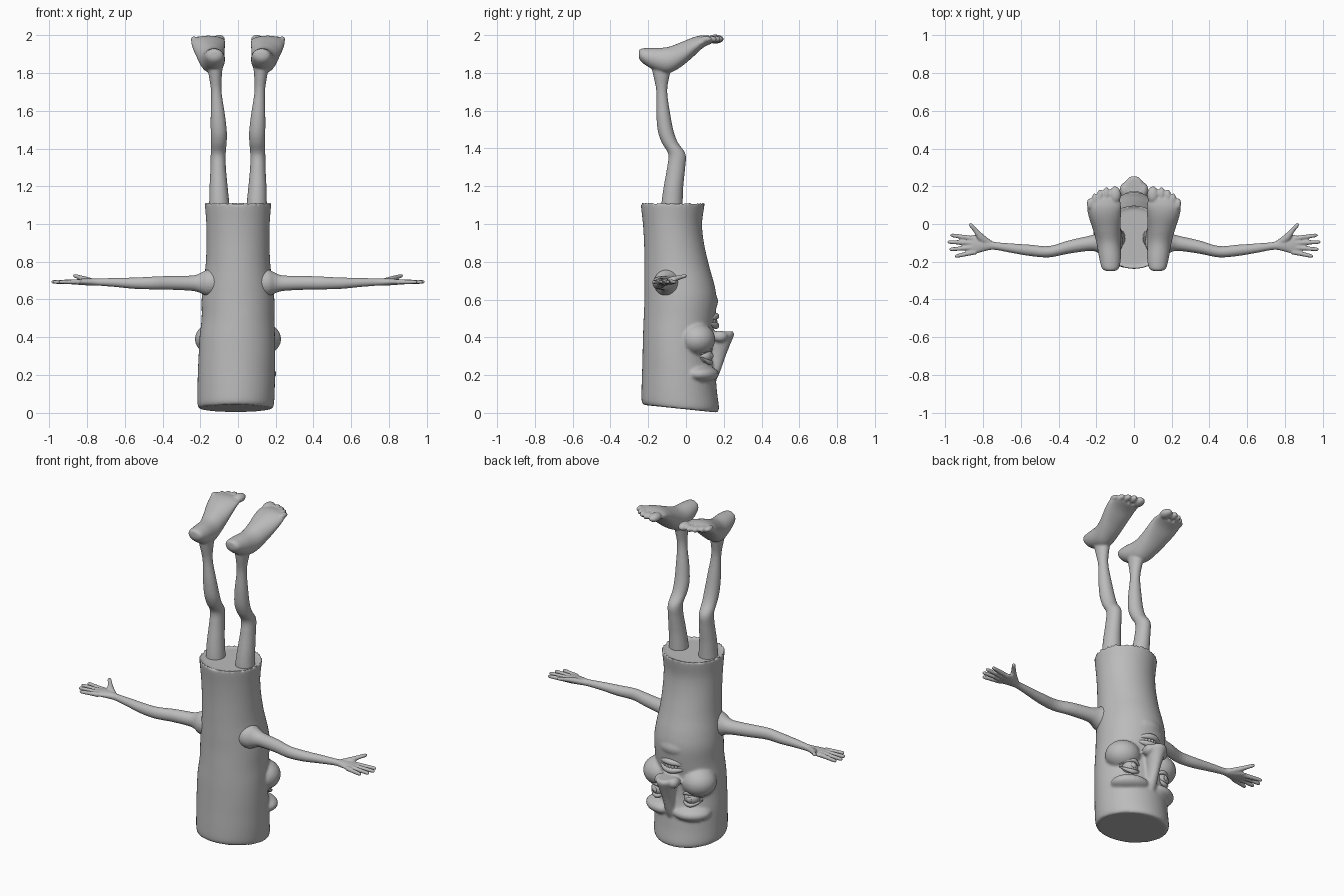
import bpy, bmesh, math
from mathutils import Vector, Matrix

cube = bpy.data.objects.get("Cube")
if cube:
    bpy.data.objects.remove(cube)

grey = bpy.data.materials.new("plain grey")
grey.use_nodes = True
grey.diffuse_color = (0.5, 0.5, 0.5, 1)
grey.node_tree.nodes["Principled BSDF"].inputs["Base Color"].default_value = (0.5, 0.5, 0.5, 1)


def resample(rows, steps=4):
    """Smooth the stations of a loft with a Catmull-Rom spline."""
    rows = [Vector(r) for r in rows]
    out = []
    for i in range(len(rows) - 1):
        a, b, c, d = rows[max(i - 1, 0)], rows[i], rows[i + 1], rows[min(i + 2, len(rows) - 1)]
        for k in range(steps):
            t = k / steps
            out.append(0.5 * (2 * b + (c - a) * t + (2 * a - 5 * b + 4 * c - d) * t ** 2
                              + (3 * b - a - 3 * c + d) * t ** 3))
    return out + [rows[-1]]


def loft(bm, rows, axis, sides=24):
    """Closed tube through stations (x, y, z, radius across, radius up)."""
    axis = Vector(axis).normalized()
    if abs(axis.z) > 0.9:
        u, v = Vector((1, 0, 0)), Vector((0, 1, 0))
    else:
        v = (Vector((0, 0, 1)) - axis * axis.z).normalized()
        u = v.cross(axis)
    rings = []
    for x, y, z, ru, rv in resample(rows):
        ring = []
        for i in range(sides):
            a = math.tau * i / sides
            ring.append(bm.verts.new(Vector((x, y, z)) + u * ru * math.cos(a) + v * rv * math.sin(a)))
        rings.append(ring)
    for p, q in zip(rings, rings[1:]):
        for i in range(sides):
            j = (i + 1) % sides
            bm.faces.new((p[i], p[j], q[j], q[i]))
    bm.faces.new(rings[0][::-1])
    return rings, bm.faces.new(rings[-1])


def blob(bm, centre, radii, turn=0):
    m = Matrix.Translation(centre) @ Matrix.Rotation(turn, 4, 'Z') @ Matrix.Diagonal((*radii, 1))
    bmesh.ops.create_uvsphere(bm, u_segments=24, v_segments=14, radius=1, matrix=m)


def finish(bm, name, side=1, voxel=0, smooth=4):
    """Make the object; fuse its pieces into one skin if a voxel size is given."""
    bmesh.ops.scale(bm, vec=(side, 1, 1), verts=bm.verts)
    bmesh.ops.recalc_face_normals(bm, faces=bm.faces)
    for f in bm.faces:
        f.smooth = True
    mesh = bpy.data.meshes.new(name)
    bm.to_mesh(mesh)
    bm.free()
    mesh.materials.append(grey)
    ob = bpy.data.objects.new(name, mesh)
    bpy.context.collection.objects.link(ob)
    if voxel:
        r = ob.modifiers.new("fuse", 'REMESH')
        r.mode, r.voxel_size, r.use_smooth_shade = 'VOXEL', voxel, True
        s = ob.modifiers.new("soften", 'SMOOTH')
        s.factor, s.iterations = 0.5, smooth
    return ob


# Trunk with the upside-down face: (height, centre x, half width, back y, front y)
profile = [(0.022, -.012, .195, -.225, .165), (0.045, -.012, .203, -.235, .175),
           (0.12, -.01, .205, -.235, .165), (0.22, -.008, .205, -.232, .155),
           (0.3, -.006, .203, -.23, .14), (0.4, -.004, .2, -.228, .14),
           (0.5, 0, .193, -.224, .155), (0.6, 0, .193, -.22, .162),
           (0.68, 0, .185, -.22, .15), (0.78, 0, .172, -.22, .122),
           (0.9, 0, .167, -.222, .095), (1.0, 0, .168, -.228, .085),
           (1.08, 0, .174, -.237, .095), (1.115, 0, .177, -.24, .1)]
bm = bmesh.new()
rings, top = loft(bm, [(cx, (b + f) / 2, z, w, (f - b) / 2) for z, cx, w, b, f in profile],
                  (0, 0, 1), 48)
for v in bm.verts:                      # slanted bottom
    v.co.z -= 0.11 * (v.co.y + 0.03) * max(0, 1 - v.co.z / 0.4)
bm.normal_update()
bmesh.ops.inset_region(bm, faces=[top], thickness=0.018, depth=-0.014)
for s in (-1, 1):
    blob(bm, (s * .13, .06, .39), (.1, .095, .085), s * -.4)     # cheek
    blob(bm, (s * .1, .085, .205), (.11, .085, .045), s * -.45)  # brow
    blob(bm, (s * .05, .18, .405), (.026, .04, .03))             # nostril wing
blob(bm, (0, .1, .59), (.1, .07, .06))                           # chin
loft(bm, [(0, .14, .17, .025, .02), (0, .15, .22, .03, .032), (0, .165, .3, .032, .045),
          (0, .18, .37, .044, .058), (0, .188, .415, .056, .068),
          (0, .188, .432, .045, .06)], (0, 0, 1))                # nose
finish(bm, "trunk_and_face", voxel=0.008, smooth=5)


def arc(width, y, bend, z, lift, r, n=7):
    """Stations of a curved strip across the face."""
    rows = []
    for i in range(n):
        t = 2 * i / (n - 1) - 1
        rr = r * (1 - 0.75 * t * t)
        rows.append((width * t, y - bend * t * t, z + lift * t * t, rr, rr))
    return rows


# Mouth
for name, z, lift in (("lower_lip", .512, -.015), ("upper_lip", .462, .012)):
    bm = bmesh.new()
    loft(bm, arc(.085, .158, .035, z, lift, .018), (1, 0, 0), 16)
    finish(bm, name)
bm = bmesh.new()
for i in range(-3, 4):
    blob(bm, (i * .018, .156 - .0025 * i * i, .484), (.01, .01, .016))
finish(bm, "teeth")

# Eyes with lids
for side, word in ((1, "left"), (-1, "right")):
    bm = bmesh.new()
    blob(bm, (.11, .097, .302), (.046, .043, .04))
    blob(bm, (.116, .136, .302), (.016, .008, .016), -.3)
    finish(bm, word + "_eyeball", side)
    bm = bmesh.new()
    for z, lift in ((.338, -.028), (.266, .028)):
        rows = [(x + .112 , y - .25 * x, h, a, b)
                for x, y, h, a, b in arc(.06, .127, .03, z, lift, .013)]
        loft(bm, rows, (1, -.3, 0), 12)
    finish(bm, word + "_eyelids", side)

# Arms and hands
arm = [(.1, -.1, .69, .07, .07), (.16, -.1, .688, .068, .07), (.2, -.1, .687, .048, .053),
       (.24, -.103, .686, .04, .041), (.35, -.123, .688, .035, .037),
       (.45, -.147, .687, .03, .034), (.55, -.14, .686, .03, .03),
       (.65, -.128, .69, .025, .024), (.74, -.116, .692, .021, .019),
       (.79, -.11, .693, .034, .019), (.84, -.108, .693, .05, .016),
       (.875, -.112, .692, .048, .011)]
fingers = [((.85, -.078), (.975, -.058)), ((.86, -.1), (.99, -.095)),
           ((.86, -.125), (.98, -.135)), ((.84, -.148), (.95, -.172))]
for side, word in ((1, "left"), (-1, "right")):
    bm = bmesh.new()
    loft(bm, arm, (1, 0, 0))
    for (x0, y0), (x1, y1) in fingers:
        loft(bm, [(x0 + (x1 - x0) * t, y0 + (y1 - y0) * t, .693, r, r)
                  for t, r in ((0, .014), (.5, .012), (.9, .01), (1, .005))],
             (x1 - x0, y1 - y0, 0), 12)
    loft(bm, [(.77, -.1, .694, .018, .016), (.81, -.072, .706, .02, .016),
              (.84, -.035, .717, .013, .012), (.865, -.006, .725, .011, .01),
              (.872, .002, .727, .005, .005)], (.8, .8, .2), 12)   # thumb
    finish(bm, word + "_arm", side, voxel=0.005, smooth=3)

# Legs with upturned feet
leg = [(.1, -.075, 1.06, .056, .057), (.1, -.073, 1.12, .053, .056),
       (.103, -.066, 1.2, .048, .052), (.105, -.052, 1.3, .041, .048),
       (.105, -.048, 1.37, .04, .046), (.102, -.085, 1.43, .042, .043),
       (.102, -.107, 1.49, .043, .042), (.107, -.12, 1.58, .038, .037),
       (.115, -.128, 1.7, .028, .029), (.12, -.13, 1.78, .034, .042),
       (.123, -.13, 1.86, .045, .06)]
foot = [(.125, -.25, 1.9, .02, .018), (.125, -.235, 1.893, .045, .036),
        (.127, -.18, 1.877, .058, .056), (.135, -.1, 1.867, .064, .069),
        (.145, -.03, 1.895, .073, .066), (.155, .04, 1.938, .086, .051),
        (.158, .09, 1.966, .09, .033), (.152, .135, 1.975, .078, .02)]
toes = [(.1, .155, .031, .045, .024), (.146, .16, .018, .036, .019),
        (.179, .15, .017, .034, .018), (.208, .132, .016, .032, .017),
        (.234, .107, .016, .03, .016)]
for side, word in ((1, "left"), (-1, "right")):
    bm = bmesh.new()
    loft(bm, leg, (0, 0, 1))
    loft(bm, foot, (0, 1, 0))
    for x, y, rx, ry, rz in toes:
        blob(bm, (x, y, 1.979), (rx, ry, rz))
    finish(bm, word + "_leg", side, voxel=0.006, smooth=4)
